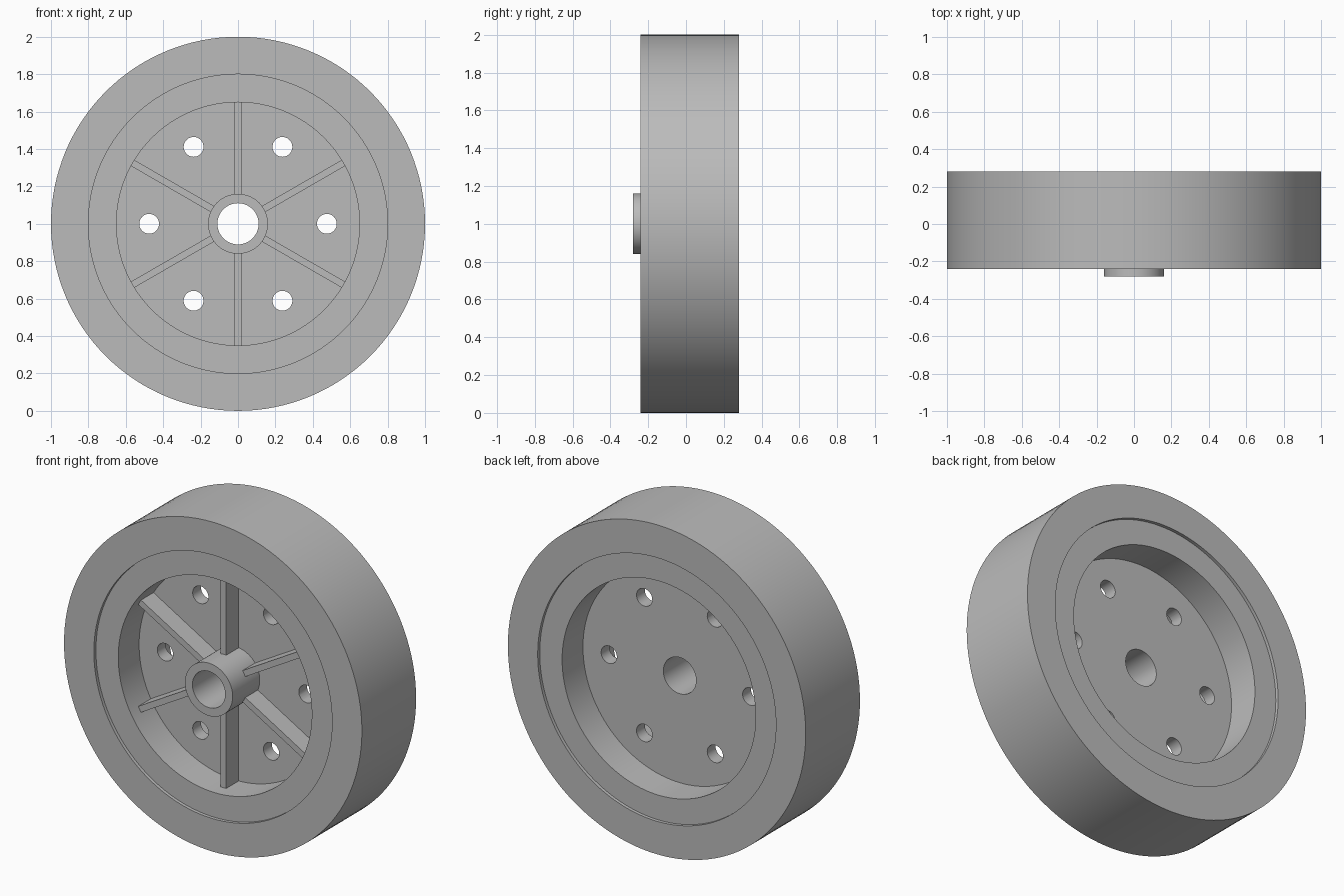
import bpy, bmesh, math
from mathutils import Matrix, Vector

cube = bpy.data.objects.get("Cube")
if cube:
    bpy.data.objects.remove(cube, do_unlink=True)

CENTRE = Vector((0, 0, 1))
FRONT, BACK = -0.24, 0.28          # tyre faces
WEB_FRONT, WEB_BACK = -0.02, 0.06  # thin disc between hub and rim
RECESS = 0.02                      # rim sits slightly inside the tyre
SEGMENTS = 128

grey = bpy.data.materials.new("plain grey")
grey.use_nodes = True
colour = (0.5, 0.5, 0.5, 1)
grey.diffuse_color = colour
grey.node_tree.nodes["Principled BSDF"].inputs["Base Color"].default_value = colour


def make_object(name, bm):
    bmesh.ops.recalc_face_normals(bm, faces=bm.faces)
    mesh = bpy.data.meshes.new(name)
    bm.to_mesh(mesh)
    bm.free()
    mesh.materials.append(grey)
    obj = bpy.data.objects.new(name, mesh)
    bpy.context.collection.objects.link(obj)
    return obj


def select_only(obj):
    bpy.ops.object.select_all(action="DESELECT")
    obj.select_set(True)
    bpy.context.view_layer.objects.active = obj


def smooth(obj):
    select_only(obj)
    bpy.ops.object.shade_smooth_by_angle(angle=math.radians(30))


def lathe(name, profile):
    """Spin a closed (radius, y) outline around the axle."""
    bm = bmesh.new()
    verts = [bm.verts.new(CENTRE + Vector((r, y, 0))) for r, y in profile]
    edges = [bm.edges.new((v, verts[i - 1])) for i, v in enumerate(verts)]
    bmesh.ops.spin(bm, geom=verts + edges, cent=CENTRE, axis=(0, 1, 0),
                   angle=math.tau, steps=SEGMENTS, use_merge=True)
    bmesh.ops.remove_doubles(bm, verts=bm.verts, dist=0.0001)
    return make_object(name, bm)


def around_axle(degrees):
    return Matrix.Translation(CENTRE) @ Matrix.Rotation(math.radians(degrees), 4, "Y")


# Tyre
tyre = lathe("tyre", [(0.8, FRONT), (1, FRONT), (1, BACK), (0.8, BACK)])
smooth(tyre)

# Hub, web and rim in one outline
wheel = lathe("wheel_body", [
    (0.11, -0.28), (0.16, -0.28), (0.16, WEB_FRONT), (0.65, WEB_FRONT),
    (0.65, FRONT + RECESS), (0.8, FRONT + RECESS), (0.8, BACK - RECESS),
    (0.65, BACK - RECESS), (0.65, WEB_BACK), (0.11, WEB_BACK)])

# Six round holes through the web
bm = bmesh.new()
for i in range(6):
    place = (around_axle(i * 60) @ Matrix.Translation((0.475, 0.02, 0))
             @ Matrix.Rotation(math.pi / 2, 4, "X"))
    bmesh.ops.create_cone(bm, cap_ends=True, segments=32, radius1=0.053,
                          radius2=0.053, depth=0.2, matrix=place)
cutter = make_object("hole_cutter", bm)
cutter.hide_render = True
cut = wheel.modifiers.new("holes", "BOOLEAN")
cut.object = cutter
cut.solver = "EXACT"
select_only(wheel)
bpy.ops.object.modifier_apply(modifier=cut.name)
bpy.data.objects.remove(cutter, do_unlink=True)
smooth(wheel)

# Six flat ribs from hub to rim, on the front only
RIB_FRONT = -0.14
inner, outer = 0.15, 0.655
bm = bmesh.new()
for i in range(6):
    size = Matrix.Diagonal((outer - inner, WEB_FRONT - RIB_FRONT + 0.01, 0.037, 1))
    middle = Matrix.Translation(((inner + outer) / 2, (RIB_FRONT + WEB_FRONT + 0.01) / 2, 0))
    bmesh.ops.create_cube(bm, size=1, matrix=around_axle(30 + i * 60) @ middle @ size)
make_object("ribs", bm)
